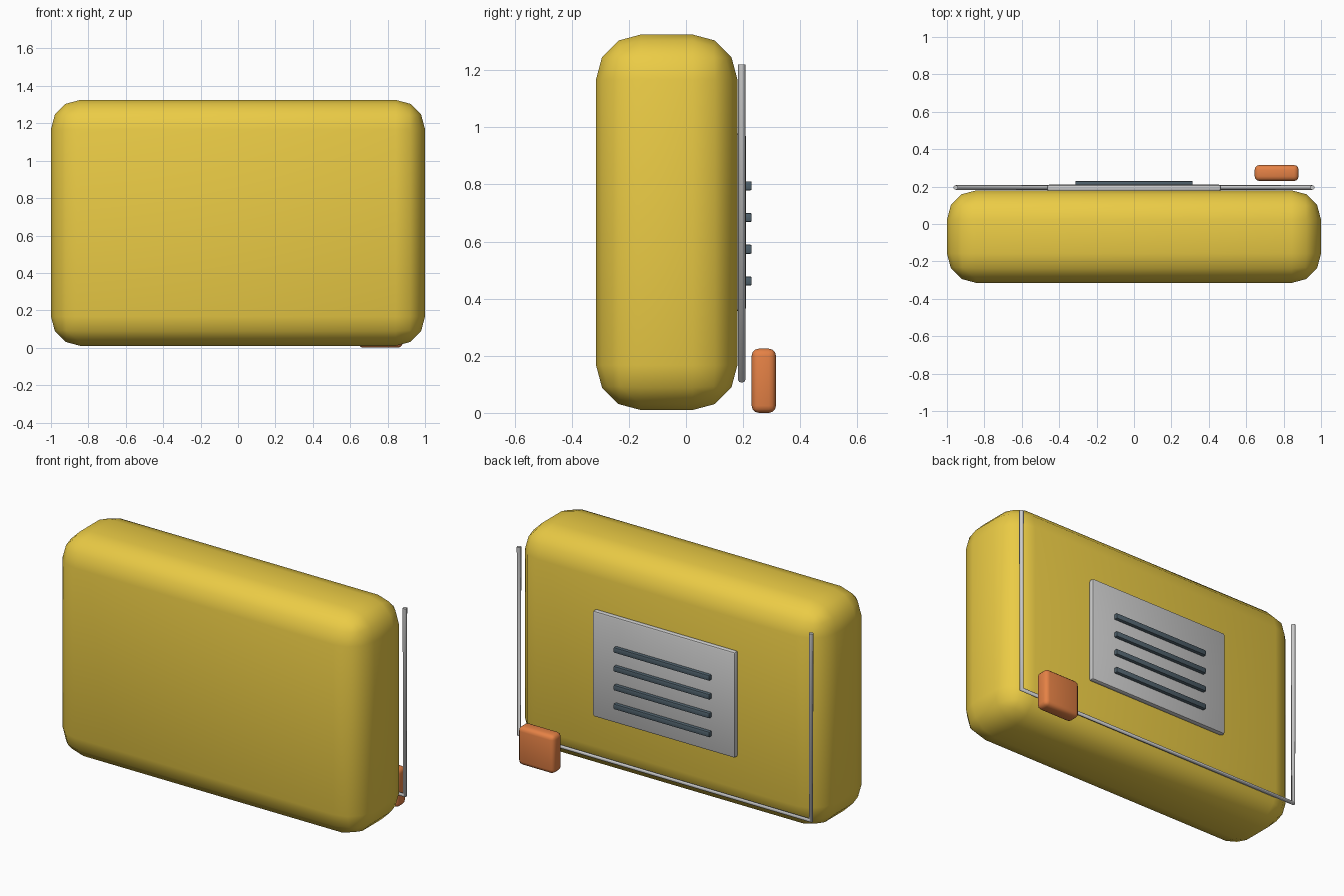
import bpy

if "Cube" in bpy.data.objects:
    bpy.data.objects.remove(bpy.data.objects["Cube"])


def material(name, rgb):
    m = bpy.data.materials.new(name)
    m.diffuse_color = (*rgb, 1)
    m.use_nodes = True
    m.node_tree.nodes["Principled BSDF"].inputs["Base Color"].default_value = m.diffuse_color
    return m


yellow = material("yellow", (0.83, 0.60, 0.06))
orange = material("orange", (0.78, 0.22, 0.06))
slate = material("slate", (0.08, 0.12, 0.15))


def rounded_box(name, lo, hi, bevel, segments, mat=None):
    centre = [(a + b) / 2 for a, b in zip(lo, hi)]
    bpy.ops.mesh.primitive_cube_add(size=1, location=centre)
    ob = bpy.context.object
    ob.name = name
    ob.scale = [b - a for a, b in zip(lo, hi)]
    bpy.ops.object.transform_apply(location=False, rotation=False, scale=True)
    mod = ob.modifiers.new("bevel", 'BEVEL')
    mod.width = bevel
    mod.segments = segments
    bpy.ops.object.modifier_apply(modifier=mod.name)
    bpy.ops.object.shade_smooth_by_angle()
    if mat:
        ob.data.materials.append(mat)
    return ob


# Main padded body
rounded_box("body", (-1, -0.315, 0.01), (1, 0.18, 1.325), 0.157, 3, yellow)

# Back panel with four vent slats
rounded_box("vent_panel", (-0.465, 0.175, 0.355), (0.465, 0.21, 0.98), 0.012, 2)
for i in range(4):
    z = 0.462 + i * 0.111
    rounded_box(f"vent_slat_{i + 1}", (-0.313, 0.198, z - 0.016),
                (0.313, 0.23, z + 0.016), 0.005, 2, slate)

# U-shaped wire running down the sides and along the bottom
curve = bpy.data.curves.new("wire_frame", 'CURVE')
curve.dimensions = '3D'
curve.bevel_depth = 0.0125
curve.bevel_resolution = 2
curve.use_fill_caps = True
spline = curve.splines.new('POLY')
points = [(-0.953, 1.22), (-0.953, 0.115), (0.953, 0.115), (0.953, 1.22)]
spline.points.add(len(points) - 1)
for p, (x, z) in zip(spline.points, points):
    p.co = (x, 0.195, z, 1)
wire = bpy.data.objects.new("wire_frame", curve)
bpy.context.collection.objects.link(wire)

# Small block behind the lower corner
rounded_box("corner_block", (0.645, 0.23, 0.0), (0.88, 0.315, 0.225), 0.025, 3, orange)
